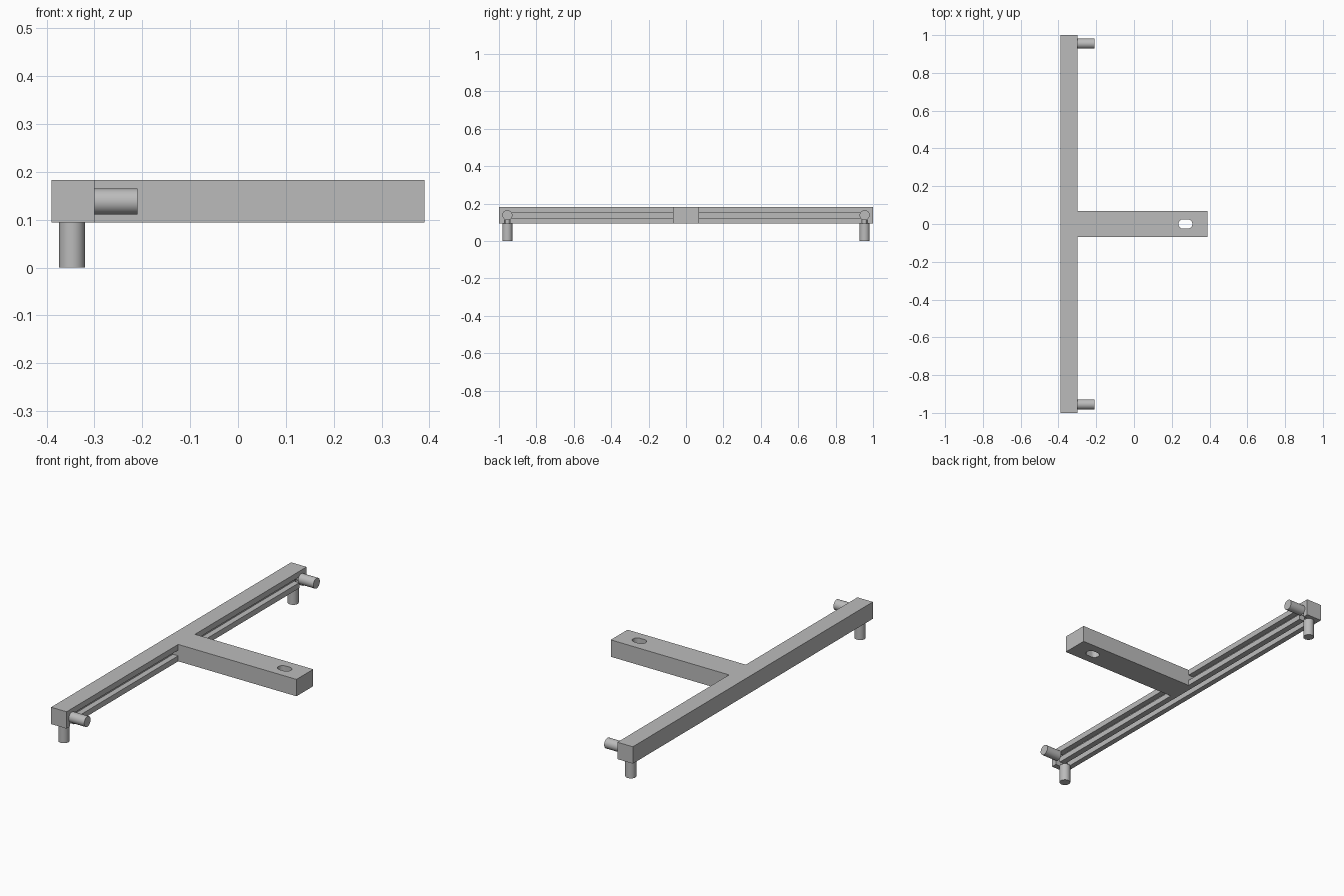
import bpy
import bmesh
import math
from mathutils import Vector

cube = bpy.data.objects.get("Cube")
if cube:
    bpy.data.objects.remove(cube, do_unlink=True)

grey = bpy.data.materials.new("plain grey")
grey.use_nodes = True
colour = (0.5, 0.5, 0.5, 1)
grey.diffuse_color = colour
grey.node_tree.nodes["Principled BSDF"].inputs["Base Color"].default_value = colour

BOTTOM, TOP = 0.094, 0.183
BACK, FACE, TIP = -0.39, -0.30, 0.39
MID_X, MID_Z = -0.347, 0.138      # axis of the grooves and pegs
PEG_Y, ARM_Y = 0.955, 0.07
GROOVE, DEPTH = 0.015, 0.03       # half width and depth of the grooves


def finish(name, bm):
    bmesh.ops.recalc_face_normals(bm, faces=bm.faces)
    mesh = bpy.data.meshes.new(name)
    bm.to_mesh(mesh)
    bm.free()
    mesh.materials.append(grey)
    obj = bpy.data.objects.new(name, mesh)
    bpy.context.collection.objects.link(obj)
    return obj


def prism(name, outline, low, high):
    bm = bmesh.new()
    face = bm.faces.new([bm.verts.new((x, y, low)) for x, y in outline])
    new = bmesh.ops.extrude_face_region(bm, geom=[face])["geom"]
    verts = [v for v in new if isinstance(v, bmesh.types.BMVert)]
    bmesh.ops.translate(bm, verts=verts, vec=(0, 0, high - low))
    return finish(name, bm)


def box(name, x, y, z):
    outline = [(x[0], y[0]), (x[1], y[0]), (x[1], y[1]), (x[0], y[1])]
    return prism(name, outline, z[0], z[1])


def rod(name, start, end, radius):
    start, end = Vector(start), Vector(end)
    bpy.ops.mesh.primitive_cylinder_add(
        vertices=32, radius=radius, depth=(end - start).length,
        location=(start + end) / 2,
        rotation=(end - start).to_track_quat("Z", "Y").to_euler())
    obj = bpy.context.object
    obj.name = name
    obj.data.materials.append(grey)
    bpy.ops.object.shade_smooth_by_angle(angle=math.radians(40))


def cut(target, cutter):
    mod = target.modifiers.new("cut", "BOOLEAN")
    mod.operation = "DIFFERENCE"
    mod.solver = "EXACT"
    mod.object = cutter
    bpy.context.view_layer.objects.active = target
    bpy.ops.object.modifier_apply(modifier=mod.name)
    bpy.data.objects.remove(cutter, do_unlink=True)


# T-shaped body: long crossbar with a central arm
half = [(TIP, ARM_Y), (FACE, ARM_Y), (FACE, 1), (BACK, 1)]
body = prism("t_shaped_bar", half + [(x, -y) for x, y in reversed(half)], BOTTOM, TOP)

# Rounded slot through the arm
slot = []
for i in range(26):
    side = 1 if i < 13 else -1
    a = math.pi * (i % 13) / 12 - math.pi / 2
    slot.append((0.272 + side * (0.012 + 0.025 * math.cos(a)),
                 side * 0.025 * math.sin(a)))
cut(body, prism("slot_cutter", slot, 0, 0.3))

# Groove along the underside
cut(body, box("under_groove", (MID_X - GROOVE, MID_X + GROOVE),
              (-PEG_Y, PEG_Y), (0, BOTTOM + DEPTH)))

for side, label in ((-1, "right"), (1, "left")):
    # Side groove, and the notch joining both grooves at the end
    cut(body, box("side_groove", (FACE - DEPTH, 0), sorted((side * ARM_Y, side * PEG_Y)),
                  (MID_Z - GROOVE, MID_Z + GROOVE)))
    y = side * PEG_Y
    cut(body, box("corner_notch", (MID_X - GROOVE - 0.001, 0),
                  (y - GROOVE, y + GROOVE), (0, MID_Z + GROOVE + 0.001)))

    # Pegs with thin stems meeting inside the bar
    pivot = (MID_X, y, MID_Z)
    rod("lower_peg_" + label, (MID_X, y, 0), (MID_X, y, BOTTOM), 0.027)
    rod("lower_stem_" + label, (MID_X, y, BOTTOM - 0.01), pivot, 0.013)
    rod("side_peg_" + label, (FACE, y, MID_Z), (-0.21, y, MID_Z), 0.027)
    rod("side_stem_" + label, pivot, (FACE + 0.01, y, MID_Z), 0.013)
